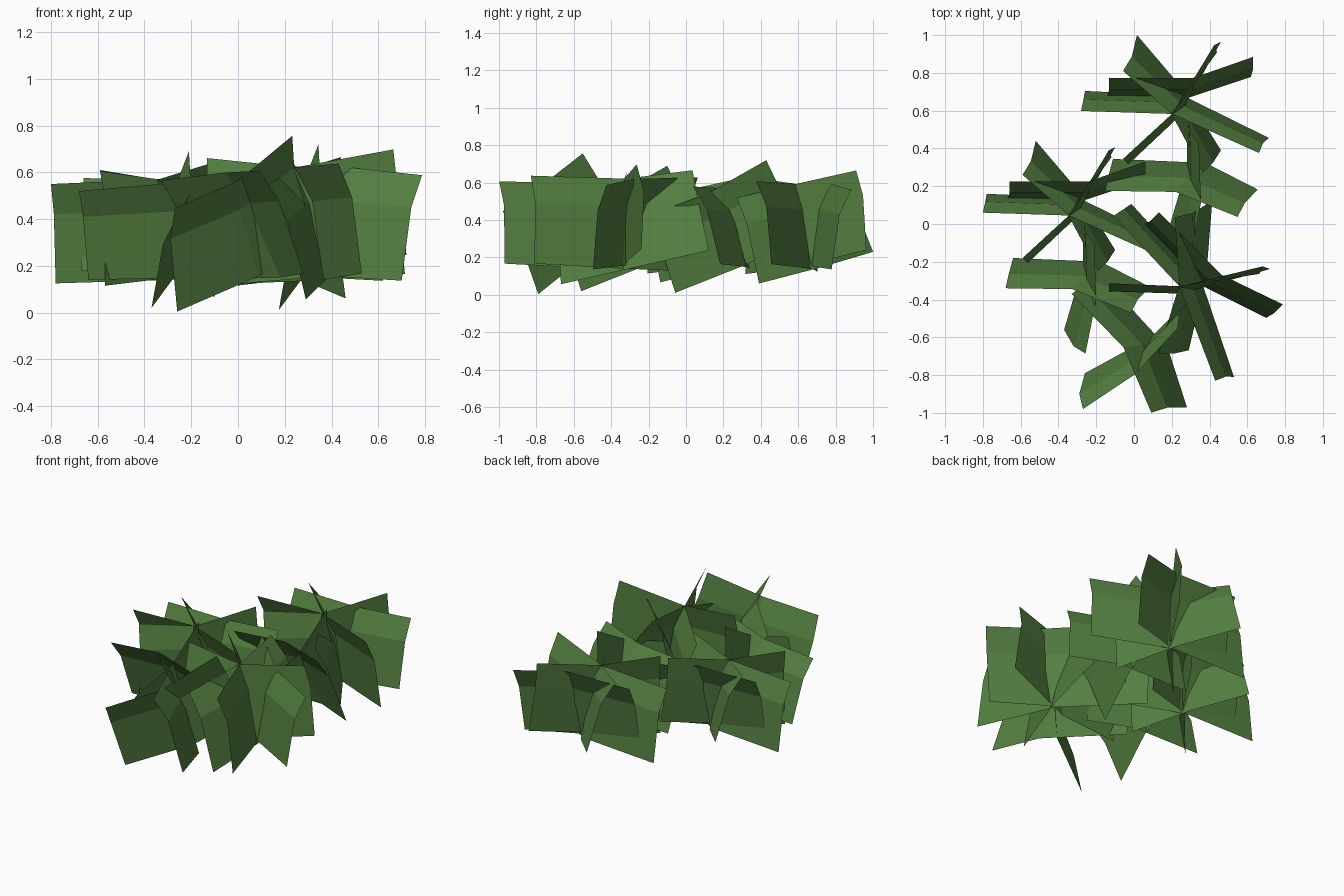
import bpy, math
from mathutils import Vector, Matrix

if "Cube" in bpy.data.objects:
    bpy.data.objects.remove(bpy.data.objects["Cube"])

green = bpy.data.materials.new("leaf green")
green.diffuse_color = (0.088, 0.215, 0.052, 1)
green.use_nodes = True
green.node_tree.nodes["Principled BSDF"].inputs["Base Color"].default_value = green.diffuse_color

# Each bent leaf card: three columns (left end, middle, right end) of top and bottom points
CARDS = [
    [((-.80, .06, .55), (-.78, .16, .125)), ((-.345, .045, .57), (-.29, .137, .14)), ((.09, -.15, .584), (.14, -.075, .165))],
    [((-.66, .225, .575), (-.67, .13, .18)), ((-.24, .225, .57), (-.25, .13, .155)), ((.06, .33, .54), (.05, .23, .138))],
    [((-.59, -.18, .605), (-.57, -.205, .115)), ((-.34, .05, .57), (-.32, .04, .145)), ((-.119, .354, .638), (-.10, .406, .236))],
    [((-.59, .26, .61), (-.52, .44, .227)), ((-.35, .05, .57), (-.29, .17, .147)), ((-.19, -.25, .50), (-.10, -.137, .067))],
    [((-.68, -.34, .52), (-.64, -.18, .14)), ((-.327, -.345, .55), (-.176, -.20, .15)), ((-.017, -.47, .557), (.084, -.333, .165))],
    [((-.257, -.686, .415), (-.37, -.56, .02)), ((-.20, -.40, .52), (-.27, -.22, .155)), ((-.21, -.10, .69), (-.27, .08, .30))],
]


def cluster_mesh():
    verts, faces = [], []
    for card in CARDS:
        cols = [(Vector(t), Vector(b)) for t, b in card]
        along = cols[2][0] - cols[0][0]
        base = len(verts)
        for top, bottom in cols:
            # middle row bulges toward the upward-facing side, curling the leaf
            n = along.cross(bottom - top).normalized()
            if n.z < 0:
                n = -n
            verts += [top, top.lerp(bottom, .32) + n * .028, bottom]
        for c in range(2):
            for r in range(2):
                i = base + c * 3 + r
                faces.append((i, i + 1, i + 4, i + 3))
    me = bpy.data.meshes.new("leaf_cluster")
    me.from_pydata(verts, [], faces)
    me.materials.append(green)
    return me


# Three copies of the cluster, turned and scaled
mesh = cluster_mesh()
PLACES = [
    ("left_cluster", (0, 0, 0), (0, 0, 0), 0, 1.0),
    ("back_cluster", (0, 0, 0), (.566, .535, -.01), 0, 1.058),
    ("front_cluster", (-.37, -.56, 0), (-.26, -.79, -.018), -45, 1.122),
]
for name, pivot, target, angle, scale in PLACES:
    ob = bpy.data.objects.new(name, mesh.copy())
    bpy.context.collection.objects.link(ob)
    ob.matrix_world = (Matrix.Translation(target) @ Matrix.Rotation(math.radians(angle), 4, 'Z')
                       @ Matrix.Scale(scale, 4) @ Matrix.Translation(-Vector(pivot)))
